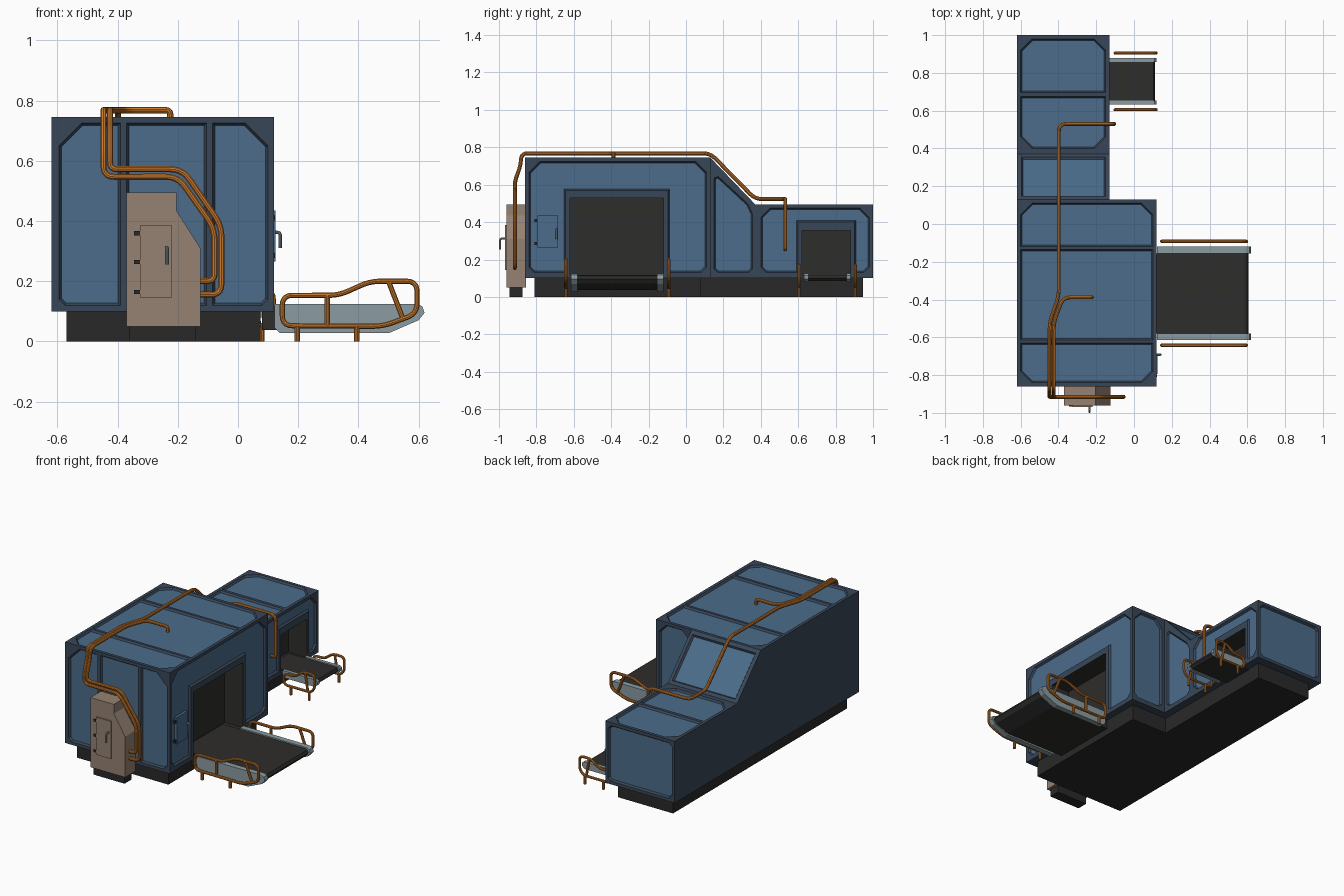
import bpy, bmesh
from mathutils import Vector as V
from mathutils.geometry import tessellate_polygon

if "Cube" in bpy.data.objects:
    bpy.data.objects.remove(bpy.data.objects["Cube"])


def mat(name, r, g, b):
    m = bpy.data.materials.new(name)
    m.diffuse_color = (r, g, b, 1)
    m.use_nodes = True
    m.node_tree.nodes["Principled BSDF"].inputs["Base Color"].default_value = m.diffuse_color
    return m


FRAME = mat("dark_slate", 0.040, 0.062, 0.098)
BLUE = mat("panel_blue", 0.070, 0.150, 0.255)
COAL = mat("charcoal", 0.022, 0.022, 0.022)
BELT = mat("belt_rubber", 0.027, 0.026, 0.025)
STEEL = mat("pale_steel", 0.26, 0.335, 0.36)
TAN = mat("cabinet_tan", 0.300, 0.225, 0.170)
ORANGE = mat("pipe_orange", 0.58, 0.19, 0.026)


def finish(name, bm, mats):
    me = bpy.data.meshes.new(name)
    bm.to_mesh(me)
    bm.free()
    for m in mats:
        me.materials.append(m)
    ob = bpy.data.objects.new(name, me)
    bpy.context.collection.objects.link(ob)
    return ob


def prism(name, pts, y0, y1, m):
    """Extrude an (x, z) profile from y0 to y1."""
    bm = bmesh.new()
    a = [bm.verts.new((x, y0, z)) for x, z in pts]
    b = [bm.verts.new((x, y1, z)) for x, z in pts]
    bm.faces.new(a)
    bm.faces.new(b[::-1])
    for i in range(len(a)):
        j = (i + 1) % len(a)
        bm.faces.new((a[j], a[i], b[i], b[j]))
    bmesh.ops.recalc_face_normals(bm, faces=bm.faces)
    return finish(name, bm, [m])


def box(name, x0, x1, y0, y1, z0, z1, m):
    return prism(name, [(x0, z0), (x1, z0), (x1, z1), (x0, z1)], y0, y1, m)


def cham(pts, cuts):
    """Chamfer polygon corners by the given amounts."""
    out, p = [], [V(q) for q in pts]
    for i, c in enumerate(cuts):
        if c:
            out += [p[i] + (p[i - 1] - p[i]).normalized() * c,
                    p[i] + (p[(i + 1) % len(p)] - p[i]).normalized() * c]
        else:
            out.append(p[i])
    return out


def rect(u0, v0, u1, v1, bl=0, br=0, tr=0, tl=0):
    return cham([(u0, v0), (u1, v0), (u1, v1), (u0, v1)], (bl, br, tr, tl))


def inset(p, d):
    out = []
    for i in range(len(p)):
        e1 = (p[i] - p[i - 1]).normalized()
        e2 = (p[(i + 1) % len(p)] - p[i]).normalized()
        n1, n2 = V((-e1.y, e1.x)), V((-e2.y, e2.x))
        out.append(p[i] + (n1 + n2) * d / (1 + n1.dot(n2)))
    return out


def wall(name, o, u, v, outer, panels=(), opening=None):
    """Flat frame with recessed blue panels and an optional deep opening."""
    bm = bmesh.new()
    o, u, v = V(o), V(u), V(v)
    n = u.cross(v)
    P = lambda q, d=0: o + u * q[0] + v * q[1] - n * d
    holes = [(h, 0.008, 0.012, 0, 1) for h in panels]
    if opening:
        holes.append((opening, 0, 0.13, 2, 2))
    loops = [[V(q) for q in outer]] + [h[0] for h in holes]
    flat = [q for l in loops for q in l]
    vs = [bm.verts.new(P(q)) for q in flat]
    for t in tessellate_polygon([[q.to_3d() for q in l] for l in loops]):
        a, b, c = (flat[i] for i in t)
        cr = (b - a).x * (c - a).y - (b - a).y * (c - a).x
        if abs(cr) > 1e-9:
            bm.faces.new([vs[i] for i in (t if cr > 0 else t[::-1])])
    k = len(outer)
    for h, ins, dep, side, cap in holes:
        ring = vs[k:k + len(h)]
        k += len(h)
        deep = [bm.verts.new(P(q, dep)) for q in (inset(h, ins) if ins else h)]
        for i in range(len(h)):
            j = (i + 1) % len(h)
            bm.faces.new((ring[i], ring[j], deep[j], deep[i])).material_index = side
        bm.faces.new(deep).material_index = cap
    return finish(name, bm, [FRAME, BLUE, BELT])


def arch(u0, u1, z1, a, b, top, c):
    """Panel outline running around a doorway between a and b."""
    z = 0.13
    return cham([(u0, z), (a, z), (a, top), (b, top), (b, z), (u1, z), (u1, z1), (u0, z1)],
                (0.03, 0, 0, 0, 0, 0.03, c, c))


X, Y, Z = V((1, 0, 0)), V((0, 1, 0)), V((0, 0, 1))

# housing walls
wall("front_wall", (0, -0.86, 0), X, Z, rect(-0.62, 0.10, 0.12, 0.745),
     [rect(-0.595, 0.12, -0.39, 0.725, 0.02, 0, 0, 0.075),
      rect(-0.37, 0.12, -0.105, 0.725),
      rect(-0.085, 0.12, 0.10, 0.725, 0, 0.02, 0.075, 0)])
wall("right_wall", (0.12, 0, 0), Y, Z, rect(-0.86, 0.10, 0.13, 0.745),
     [arch(-0.84, 0.11, 0.725, -0.645, -0.095, 0.57, 0.06)],
     rect(-0.62, 0.112, -0.12, 0.53))
wall("step_wall", (0, 0.13, 0), -X, Z, rect(-0.12, 0.10, 0.13, 0.745),
     [rect(-0.10, 0.13, 0.11, 0.725, 0.02, 0.02, 0.05, 0.05)])
wall("rear_right_wall", (-0.13, 0, 0), Y, Z,
     [(0.13, 0.10), (1, 0.10), (1, 0.495), (0.37, 0.495), (0.13, 0.745)],
     [cham([(0.15, 0.13), (0.355, 0.13), (0.355, 0.475), (0.15, 0.665)], (0.02, 0.02, 0.03, 0.03)),
      arch(0.40, 0.98, 0.475, 0.60, 0.90, 0.40, 0.05)],
     rect(0.62, 0.112, 0.88, 0.355))
wall("rear_wall", (0, 1, 0), -X, Z, rect(0.13, 0.10, 0.62, 0.495),
     [rect(0.15, 0.12, 0.60, 0.475, 0.02, 0.02, 0.02, 0.02)])
wall("left_wall", (-0.62, 0, 0), -Y, Z,
     [(-1, 0.10), (0.86, 0.10), (0.86, 0.745), (-0.13, 0.745), (-0.37, 0.495), (-1, 0.495)])
wall("underside", (0, 0, 0.10), X, -Y,
     [(-0.62, -1), (-0.13, -1), (-0.13, -0.13), (0.12, -0.13), (0.12, 0.86), (-0.62, 0.86)])
wall("main_roof", (0, 0, 0.745), X, Y, rect(-0.62, -0.86, 0.12, 0.13),
     [rect(-0.60, -0.84, 0.10, -0.63, 0.06, 0.06, 0, 0),
      rect(-0.60, -0.613, 0.10, -0.135),
      rect(-0.60, -0.118, 0.10, 0.11, 0, 0, 0.06, 0.06)])
wall("rear_roof", (0, 0, 0.495), X, Y, rect(-0.62, 0.37, -0.13, 1),
     [rect(-0.60, 0.40, -0.15, 0.675, 0.06, 0.06, 0, 0),
      rect(-0.60, 0.695, -0.15, 0.98, 0, 0, 0.06, 0.06)])
slope = V((0, 0.24, -0.25))
wall("sloped_roof", (0, 0.13, 0.745), X, slope.normalized(),
     rect(-0.62, 0, -0.13, slope.length), [rect(-0.595, 0.025, -0.15, 0.325)])

# plinths
box("main_plinth", -0.57, 0.075, -0.81, 0.08, 0, 0.10, COAL)
box("rear_plinth", -0.57, -0.18, 0.08, 0.945, 0, 0.10, COAL)
box("cabinet_plinth", -0.36, -0.14, -0.945, -0.875, 0, 0.05, COAL)

# control cabinet on the front
prism("control_cabinet", [(-0.37, 0.05), (-0.125, 0.05), (-0.125, 0.31), (-0.205, 0.435),
                          (-0.205, 0.495), (-0.37, 0.495)], -0.96, -0.855, TAN)
box("cabinet_door", -0.325, -0.22, -0.968, -0.955, 0.145, 0.385, TAN)
for z in (0.165, 0.265, 0.36):
    box("cabinet_hinge", -0.345, -0.326, -0.967, -0.955, z - 0.008, z + 0.006, COAL)

# service hatch on the right wall
box("service_hatch", 0.10, 0.124, -0.795, -0.685, 0.265, 0.435, BLUE)
for z in (0.285, 0.41):
    box("hatch_hinge", 0.10, 0.123, -0.81, -0.796, z - 0.008, z + 0.008, COAL)

# conveyors: side plates and belts
side = [(0.122, 0.125), (0.122, 0.045), (0.14, 0.027), (0.50, 0.027), (0.60, 0.07),
        (0.62, 0.095), (0.612, 0.117), (0.59, 0.125)]
for y in (-0.615, -0.155):
    prism("main_conveyor_side", side, y, y + 0.035, STEEL)
prism("main_conveyor_belt", [(0.0, 0.117), (0.0, 0.104), (0.08, 0.104), (0.08, 0.038), (0.50, 0.036),
                             (0.59, 0.072), (0.607, 0.095), (0.598, 0.112), (0.585, 0.117)],
      -0.58, -0.155, BELT)
small = [(-0.129, 0.125), (-0.129, 0.08), (0.10, 0.08), (0.118, 0.095), (0.118, 0.115), (0.108, 0.125)]
for y in (0.632, 0.858):
    prism("small_conveyor_side", small, y, y + 0.022, STEEL)
prism("small_conveyor_belt", [(-0.24, 0.118), (-0.24, 0.104), (-0.13, 0.086), (0.095, 0.086),
                              (0.11, 0.1), (0.102, 0.118)], 0.654, 0.858, BELT)


def fillet(pts, r, cyclic):
    p, out = [V(q) for q in pts], []
    for i in range(len(p)):
        if not cyclic and i in (0, len(p) - 1):
            out.append(p[i])
            continue
        a, b = p[i - 1] - p[i], p[(i + 1) % len(p)] - p[i]
        d = min(r, a.length * 0.48, b.length * 0.48)
        s, e = p[i] + a.normalized() * d, p[i] + b.normalized() * d
        for k in range(6):
            t = k / 5
            out.append(s * (1 - t) ** 2 + p[i] * 2 * t * (1 - t) + e * t * t)
    return out


def tube(name, paths, radius, m, bend=0.04, loop=False):
    """Round tube along each path; the first path is closed if loop is set."""
    cu = bpy.data.curves.new(name, 'CURVE')
    cu.dimensions = '3D'
    cu.bevel_depth, cu.bevel_resolution, cu.use_fill_caps = radius, 3, True
    for i, path in enumerate(paths):
        closed = loop and i == 0
        pts = fillet(path, bend, closed)
        sp = cu.splines.new('POLY')
        sp.points.add(len(pts) - 1)
        for q, c in zip(sp.points, pts):
            q.co = (*c, 1)
        sp.use_cyclic_u = closed
    cu.materials.append(m)
    ob = bpy.data.objects.new(name, cu)
    bpy.context.collection.objects.link(ob)
    bpy.ops.object.select_all(action='DESELECT')
    ob.select_set(True)
    bpy.context.view_layer.objects.active = ob
    bpy.ops.object.convert(target='MESH')
    bpy.ops.object.shade_smooth_by_angle()


# long cable pipes
F = -0.915
tube("roof_pipe", [[(-0.13, F, 0.155), (-0.055, F, 0.155), (-0.055, F, 0.385), (-0.185, F, 0.572),
                    (-0.425, F, 0.572), (-0.425, F, 0.62), (-0.425, -0.885, 0.70),
                    (-0.425, -0.88, 0.768), (-0.425, -0.52, 0.768), (-0.375, -0.388, 0.768),
                    (-0.225, -0.388, 0.768), (-0.225, -0.388, 0.735)]], 0.0105, ORANGE)
tube("rear_pipe", [[(-0.13, F, 0.20), (-0.078, F, 0.20), (-0.078, F, 0.375), (-0.20, F, 0.547),
                    (-0.447, F, 0.547), (-0.447, F, 0.62), (-0.447, -0.885, 0.70),
                    (-0.447, -0.88, 0.768), (-0.447, -0.52, 0.768), (-0.398, -0.38, 0.768),
                    (-0.398, 0.13, 0.768), (-0.398, 0.37, 0.523), (-0.398, 0.53, 0.523),
                    (-0.105, 0.53, 0.523), (-0.105, 0.53, 0.255), (-0.135, 0.53, 0.255)]], 0.0105, ORANGE)

# guard rails beside the conveyors
for y in (-0.642, -0.092):
    W = lambda *q: [(x, y, z) for x, z in q]
    tube("main_guard_rail", [W((0.147, 0.052), (0.147, 0.153), (0.335, 0.153), (0.44, 0.20), (0.595, 0.20),
                               (0.595, 0.092), (0.48, 0.05)),
                             W((0.297, 0.05), (0.297, 0.153)), W((0.50, 0.20), (0.547, 0.078)),
                             W((0.197, 0), (0.197, 0.05)), W((0.395, 0), (0.395, 0.05))],
         0.009, ORANGE, 0.035, True)
for y in (0.605, 0.905):
    W = lambda *q: [(x, y, z) for x, z in q]
    tube("small_guard_rail", [W((-0.10, 0.053), (-0.10, 0.125), (-0.02, 0.125), (0.035, 0.17), (0.118, 0.17),
                                (0.118, 0.085), (0.09, 0.053)),
                              W((0.05, 0.17), (0.07, 0.055)),
                              W((-0.05, 0), (-0.05, 0.053)), W((0.08, 0), (0.08, 0.053))],
         0.008, ORANGE, 0.03, True)

# handles
tube("cabinet_handle", [[(-0.236, -0.965, 0.312), (-0.236, -0.994, 0.312), (-0.236, -0.994, 0.255)]],
     0.006, STEEL, 0.012)
tube("hatch_handle", [[(0.12, -0.692, 0.362), (0.14, -0.692, 0.362), (0.14, -0.692, 0.31)]],
     0.006, STEEL, 0.012)
